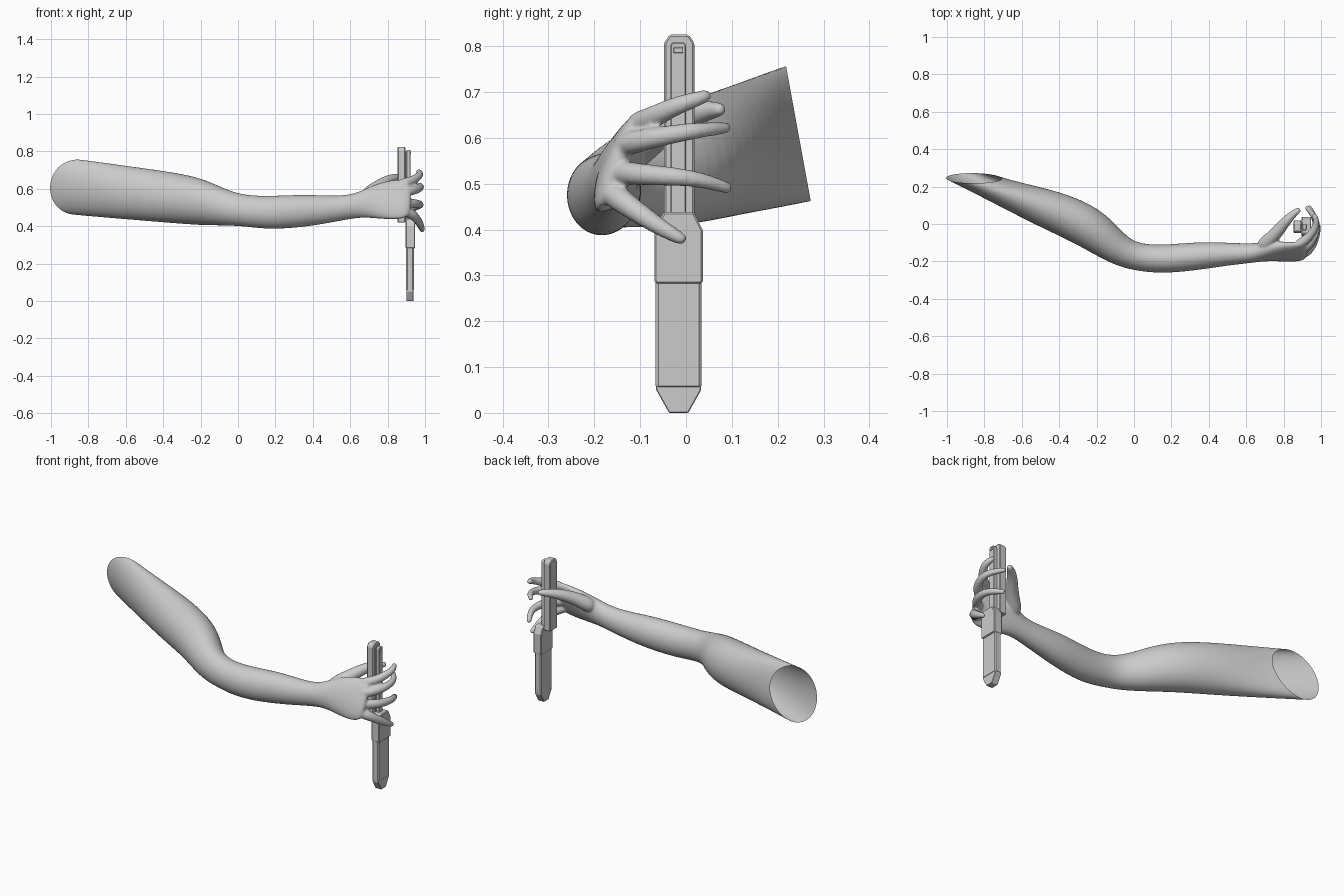
import bpy, bmesh, math
from mathutils import Vector

cube = bpy.data.objects.get("Cube")
if cube:
    bpy.data.objects.remove(cube, do_unlink=True)


def material(name, rgb):
    mat = bpy.data.materials.new(name)
    mat.use_nodes = True
    mat.diffuse_color = (*rgb, 1)
    mat.node_tree.nodes["Principled BSDF"].inputs["Base Color"].default_value = (*rgb, 1)
    return mat


grey = material("light grey", (0.6, 0.6, 0.6))


def add_object(name, bm):
    bmesh.ops.recalc_face_normals(bm, faces=bm.faces)
    mesh = bpy.data.meshes.new(name)
    bm.to_mesh(mesh)
    bm.free()
    mesh.materials.append(grey)
    obj = bpy.data.objects.new(name, mesh)
    bpy.context.collection.objects.link(obj)
    bpy.ops.object.select_all(action="DESELECT")
    obj.select_set(True)
    bpy.context.view_layer.objects.active = obj
    return obj


def loft(bm, sections, sides=16):
    """Skin elliptical sections given as (centre, half axis u, half axis v)."""
    rings = []
    for c, u, v in sections:
        angles = [2 * math.pi * i / sides for i in range(sides)]
        rings.append([bm.verts.new(c + 1.025 * (u * math.cos(a) + v * math.sin(a)))
                      for a in angles])
    for r, s in zip(rings, rings[1:]):
        for i in range(sides):
            j = (i + 1) % sides
            bm.faces.new((r[i], r[j], s[j], s[i]))
    bm.faces.new(rings[0][::-1])
    bm.faces.new(rings[-1])


def finger(bm, path, r0, r1):
    """Tapered round-tipped tube along a smooth path."""
    pts = [Vector(p) for p in path]
    end = pts[-1] - pts[-2]
    pts.append(pts[-1] + end.normalized() * r1 * 0.6)
    n = len(pts) - 2
    sections = []
    for i, p in enumerate(pts):
        t = (pts[min(i + 1, n + 1)] - pts[max(i - 1, 0)]).normalized()
        u = t.cross(Vector((0, 0, 1))).normalized()
        v = u.cross(t)
        r = r0 + (r1 - r0) * min(i / n, 1)
        if i > n:
            r *= 0.65
        sections.append((p, u * r, v * r))
    loft(bm, sections, 10)


# Arm and palm: back edge (x, y), front edge (x, y), top z, bottom z, tilt of the top in y
arm_sections = [
    (-0.92, 0.33, -1.18, 0.33, 0.78, 0.48, -0.027),
    (-0.74, 0.245, -1.0, 0.245, 0.76, 0.46, -0.027),
    (-0.45, 0.19, -0.56, 0.01, 0.71, 0.43, 0),
    (-0.24, 0.115, -0.34, -0.09, 0.68, 0.412, 0),
    (-0.12, 0.025, -0.22, -0.158, 0.645, 0.405, 0),
    (-0.03, -0.08, -0.1, -0.222, 0.595, 0.405, 0),
    (0.05, -0.11, 0.02, -0.253, 0.565, 0.4, 0),
    (0.17, -0.112, 0.17, -0.265, 0.56, 0.382, 0),
    (0.35, -0.095, 0.35, -0.245, 0.57, 0.395, 0),
    (0.5, -0.1, 0.5, -0.222, 0.562, 0.42, 0),
    (0.61, -0.105, 0.61, -0.21, 0.567, 0.442, 0),
    (0.68, -0.1, 0.68, -0.2, 0.6, 0.448, 0.01),
    (0.76, -0.1, 0.76, -0.19, 0.635, 0.44, 0.03),
    (0.84, -0.115, 0.85, -0.185, 0.65, 0.435, 0.04),
    (0.89, -0.12, 0.91, -0.175, 0.65, 0.445, 0.04),
    (0.915, -0.125, 0.93, -0.155, 0.63, 0.47, 0.03),
]
sections = []
for ax, ay, bx, by, top, bottom, tilt in arm_sections:
    a, b = Vector((ax, ay, 0)), Vector((bx, by, 0))
    centre = (a + b) / 2 + Vector((0, 0, (top + bottom) / 2))
    sections.append((centre, (a - b) / 2, Vector((0, tilt, (top - bottom) / 2))))
body = bmesh.new()
loft(body, sections)

# Thumb, then index to little finger
finger(body, [(0.67, -0.13, 0.55), (0.74, -0.075, 0.605), (0.80, 0.0, 0.645),
              (0.84, 0.045, 0.66), (0.88, 0.075, 0.662)], 0.045, 0.016)
finger(body, [(0.86, -0.12, 0.625), (0.93, -0.08, 0.64), (0.965, -0.03, 0.667),
              (0.978, 0.01, 0.68), (0.965, 0.045, 0.692)], 0.029, 0.015)
finger(body, [(0.87, -0.15, 0.58), (0.945, -0.11, 0.592), (0.98, -0.03, 0.608),
              (0.975, 0.03, 0.617), (0.925, 0.088, 0.622)], 0.029, 0.014)
finger(body, [(0.87, -0.16, 0.525), (0.945, -0.12, 0.522), (0.978, -0.03, 0.516),
              (0.97, 0.03, 0.51), (0.935, 0.092, 0.49)], 0.029, 0.014)
finger(body, [(0.87, -0.17, 0.49), (0.935, -0.145, 0.465), (0.965, -0.09, 0.427),
              (0.98, -0.045, 0.398), (0.985, -0.008, 0.378)], 0.032, 0.014)
arm = add_object("arm_and_hand", body)

# Fuse the flesh into one smooth skin
mod = arm.modifiers.new("rounding", "SUBSURF")
mod.levels = 2
mod = arm.modifiers.new("fuse", "REMESH")
mod.mode = "VOXEL"
mod.voxel_size = 0.006
mod = arm.modifiers.new("soften", "SMOOTH")
mod.factor = 0.5
mod.iterations = 4
for name in [m.name for m in arm.modifiers]:
    bpy.ops.object.modifier_apply(modifier=name)

# Open the shoulder end with a clean slanted cut, leaving a hollow sleeve of skin
cut = bmesh.new()
cut.from_mesh(arm.data)
bmesh.ops.bisect_plane(cut, geom=cut.verts[:] + cut.edges[:] + cut.faces[:],
                       plane_co=(-0.87, 0.245, 0.61), plane_no=(0, 1, 0.183),
                       clear_outer=True)
cut.to_mesh(arm.data)
cut.free()
if not arm.data.materials:
    arm.data.materials.append(grey)
bpy.ops.object.shade_smooth()


def slab(name, x0, x1, y0, y1, z0, z1, low=(0, 0), high=(0, 0), bevel=0.004):
    """Plate facing x, with its lower and upper corners cut by (y, z) amounts."""
    (ly, lz), (hy, hz) = low, high
    outline = [(y0 + ly, z0), (y1 - ly, z0), (y1, z0 + lz), (y1, z1 - hz),
               (y1 - hy, z1), (y0 + hy, z1), (y0, z1 - hz), (y0, z0 + lz)]
    bm = bmesh.new()
    face = bm.faces.new([bm.verts.new((x0, y, z)) for y, z in outline])
    side = bmesh.ops.extrude_face_region(bm, geom=[face])
    for v in side["geom"]:
        if isinstance(v, bmesh.types.BMVert):
            v.co.x = x1
    bmesh.ops.remove_doubles(bm, verts=bm.verts, dist=0.0001)
    obj = add_object(name, bm)
    mod = obj.modifiers.new("chamfer", "BEVEL")
    mod.width = bevel
    mod.segments = 1
    return obj


# Held tool: two upper bars with a groove, a collar and a long tapered grip
slab("upper_bar", 0.853, 0.895, -0.048, 0.018, 0.42, 0.825, high=(0.012, 0.018))
slab("groove_spine", 0.89, 0.905, -0.028, -0.004, 0.43, 0.8, bevel=0.001)
slab("slide_bar", 0.902, 0.922, -0.034, 0.0, 0.42, 0.808, high=(0.004, 0.006), bevel=0.002)
slab("slide_notch", 0.92, 0.926, -0.027, -0.006, 0.785, 0.797, bevel=0.001)
slab("collar", 0.896, 0.947, -0.069, 0.037, 0.282, 0.438, low=(0.003, 0.006), high=(0.02, 0.04))
slab("grip_tip", 0.9, 0.938, -0.065, 0.033, 0.0, 0.06, low=(0.028, 0.05), bevel=0.002)
slab("grip", 0.899, 0.94, -0.066, 0.034, 0.053, 0.3, bevel=0.006)
